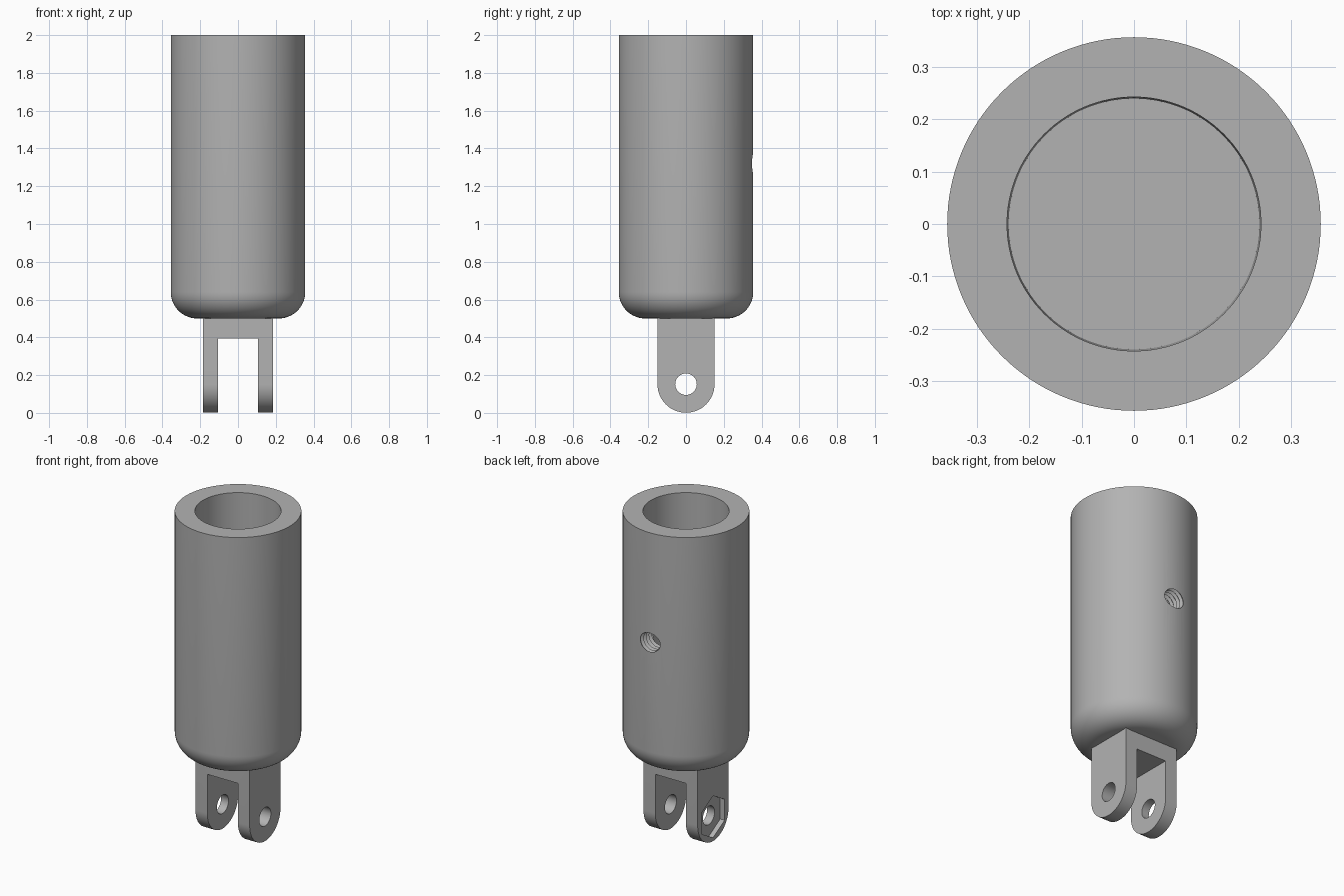
import bpy, bmesh, math
from mathutils import Matrix

if "Cube" in bpy.data.objects:
    bpy.data.objects.remove(bpy.data.objects["Cube"], do_unlink=True)

grey = bpy.data.materials.new("plain grey")
grey.use_nodes = True
COLOUR = (0.45, 0.45, 0.45, 1)
grey.diffuse_color = COLOUR
grey.node_tree.nodes["Principled BSDF"].inputs["Base Color"].default_value = COLOUR


def add_object(name, bm):
    bmesh.ops.remove_doubles(bm, verts=bm.verts, dist=1e-5)
    bmesh.ops.recalc_face_normals(bm, faces=bm.faces)
    mesh = bpy.data.meshes.new(name)
    bm.to_mesh(mesh)
    bm.free()
    mesh.materials.append(grey)
    obj = bpy.data.objects.new(name, mesh)
    bpy.context.collection.objects.link(obj)
    return obj


def lathe(name, profile, steps):
    """Spin (radius, z) points around the z axis."""
    bm = bmesh.new()
    verts = [bm.verts.new((r, 0, z)) for r, z in profile]
    edges = [bm.edges.new(pair) for pair in zip(verts, verts[1:])]
    bmesh.ops.spin(bm, geom=verts + edges, axis=(0, 0, 1), cent=(0, 0, 0),
                   angle=math.tau, steps=steps)
    return add_object(name, bm)


def prism(name, outline, x0, x1):
    """Extrude a (y, z) outline along x."""
    bm = bmesh.new()
    face = bm.faces.new([bm.verts.new((x0, y, z)) for y, z in outline])
    ext = bmesh.ops.extrude_face_region(bm, geom=[face])["geom"]
    bmesh.ops.translate(bm, vec=(x1 - x0, 0, 0),
                        verts=[v for v in ext if isinstance(v, bmesh.types.BMVert)])
    return add_object(name, bm)


def arc(cy, cz, r, start, end, n):
    angles = [math.radians(start + (end - start) * i / n) for i in range(n + 1)]
    return [(cy + r * math.cos(a), cz + r * math.sin(a)) for a in angles]


def cut(target, cutter):
    cutter.hide_render = True
    cutter.hide_viewport = True
    mod = target.modifiers.new(cutter.name, 'BOOLEAN')
    mod.operation = 'DIFFERENCE'
    mod.solver = 'EXACT'
    mod.object = cutter


# Socket: hollow cup with a rounded bottom edge
R, BORE, FILLET, BASE, FLOOR = 0.356, 0.242, 0.14, 0.5, 0.62
profile = [(0, BASE)] + arc(R - FILLET, BASE + FILLET, FILLET, -90, 0, 14)
profile += [(R, 2), (BORE, 2), (BORE - 0.003, FLOOR), (0, FLOOR)]
socket = lathe("socket", profile, 128)

# Threaded screw hole through the back wall
PITCH, DEPTH = 0.026, 0.42
thread = [(0, 0.2)]
for i in range(int((DEPTH - 0.2) / PITCH) + 1):
    z = 0.2 + i * PITCH
    thread += [(0.058, z), (0.074, z + PITCH * 0.4), (0.074, z + PITCH * 0.6)]
thread += [(0.074, DEPTH + 0.02), (0, DEPTH + 0.02)]
thread_cutter = lathe("thread_cutter", thread, 40)
thread_cutter.data.transform(Matrix.Translation((0, 0, 1.32))
                             @ Matrix.Rotation(math.radians(-90), 4, 'X'))
cut(socket, thread_cutter)

# Clevis: round-ended block with a slot between two arms
HALF_X, HALF_Y, PIN_Z = 0.186, 0.151, 0.152
outline = [(-HALF_Y, 0.53)] + arc(0, PIN_Z, HALF_Y, 180, 360, 40) + [(HALF_Y, 0.53)]
clevis = prism("clevis", outline, -HALF_X, HALF_X)
slot = [(-0.3, -0.1), (0.3, -0.1), (0.3, 0.395), (-0.3, 0.395)]
cut(clevis, prism("slot_cutter", slot, -0.105, 0.105))

# Pin hole through both arms, with a hexagonal nut pocket on one side
cut(clevis, prism("pin_cutter", arc(0, PIN_Z, 0.057, 0, 351, 39), -0.3, 0.3))
cut(clevis, prism("nut_cutter", arc(0, PIN_Z, 0.13, 30, 330, 5), -0.3, -HALF_X + 0.03))

# Smooth shading with crisp edges
bpy.ops.object.select_all(action='DESELECT')
for obj in (socket, clevis):
    obj.select_set(True)
    bpy.context.view_layer.objects.active = obj
    for mod in list(obj.modifiers):
        bpy.ops.object.modifier_apply(modifier=mod.name)
bpy.ops.object.shade_smooth_by_angle(angle=math.radians(30))
